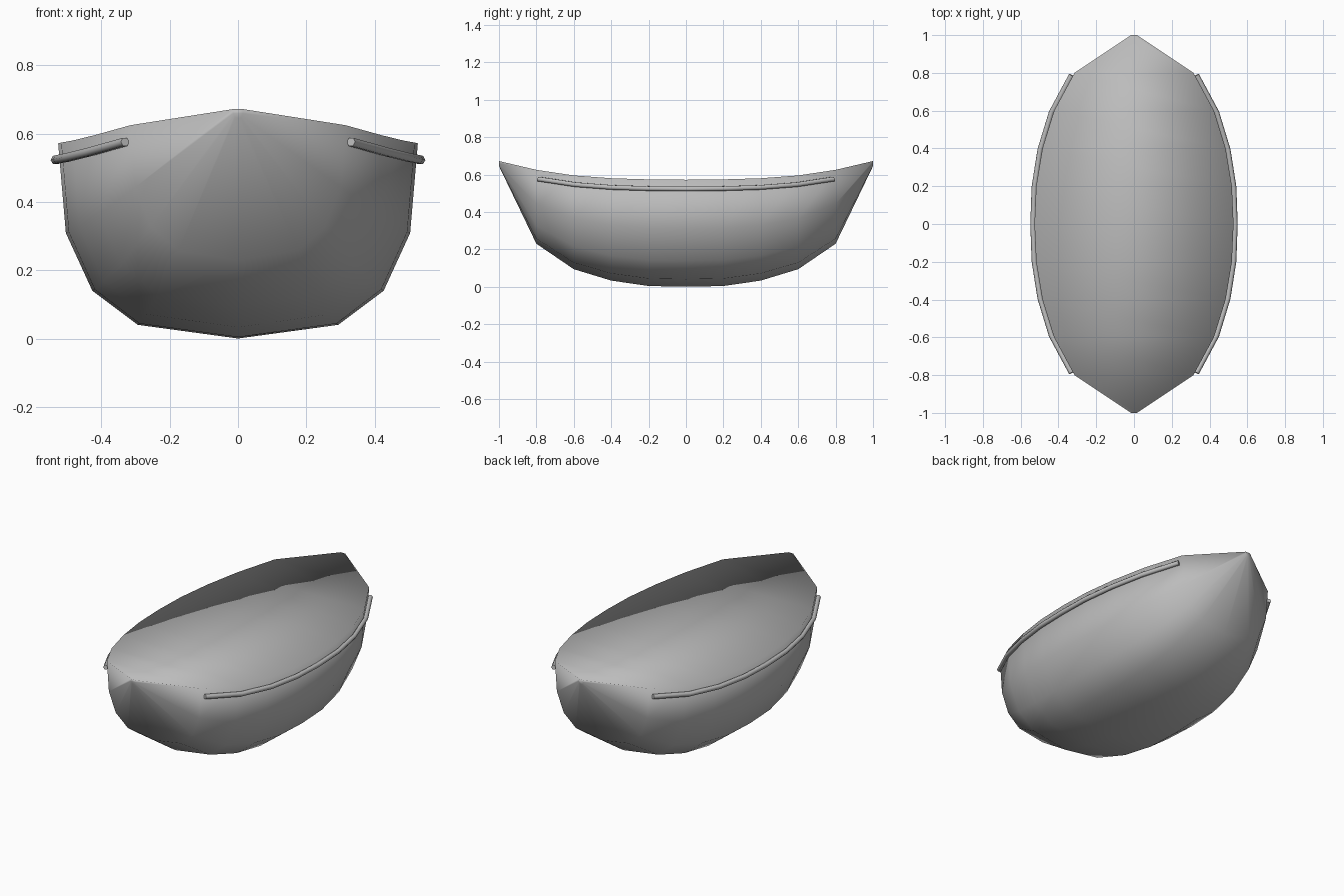
import bpy, bmesh

cube = bpy.data.objects.get("Cube")
if cube:
    bpy.data.objects.remove(cube, do_unlink=True)

grey = bpy.data.materials.new("hull grey")
grey.use_nodes = True
colour = (0.5, 0.5, 0.5, 1.0)
grey.diffuse_color = colour
grey.node_tree.nodes["Principled BSDF"].inputs["Base Color"].default_value = colour

# Half of the boat from midships to tip: y, half width, keel height, rim height
half = [(0.0, 0.527, 0.0, 0.572), (0.2, 0.518, 0.004, 0.574), (0.4, 0.485, 0.033, 0.58),
        (0.6, 0.423, 0.094, 0.595), (0.8, 0.315, 0.23, 0.625), (1.0, 0.015, 0.645, 0.672)]
stations = [(-y, w, k, r) for y, w, k, r in reversed(half[1:])] + half

# Half cross-section as fractions of width and depth, keel to rim
section = [(0, 0), (0.557, 0.07), (0.81, 0.245), (0.957, 0.54), (1, 1)]
outline = [(-x, z) for x, z in reversed(section[1:])] + section


def loft_hull():
    """Skin closed sections, so the strip between the rims forms the deck."""
    bm = bmesh.new()
    rings = [[bm.verts.new((x * w, y, k + z * (r - k))) for x, z in outline]
             for y, w, k, r in stations]
    n = len(outline)
    for a, b in zip(rings, rings[1:]):
        for i in range(n):
            j = (i + 1) % n
            bm.faces.new((a[i], a[j], b[j], b[i]))
    bm.faces.new(rings[0])
    bm.faces.new(rings[-1])
    bmesh.ops.recalc_face_normals(bm, faces=bm.faces)
    for f in bm.faces:
        f.smooth = True
    mesh = bpy.data.meshes.new("hull")
    bm.to_mesh(mesh)
    bm.free()
    mesh.materials.append(grey)
    bpy.context.collection.objects.link(bpy.data.objects.new("hull", mesh))


def rub_rail(name, side):
    """Thin six-sided rail just below the rim, ending short of the tips."""
    curve = bpy.data.curves.new(name, "CURVE")
    curve.dimensions = "3D"
    curve.bevel_depth = 0.014
    curve.bevel_resolution = 1
    curve.use_fill_caps = True
    path = stations[1:-1]
    spline = curve.splines.new("POLY")
    spline.points.add(len(path) - 1)
    for point, (y, w, k, r) in zip(spline.points, path):
        point.co = (side * (w + 0.008 + 0.01 * abs(y)), y * 0.985, r - 0.049, 1)
    curve.materials.append(grey)
    bpy.context.collection.objects.link(bpy.data.objects.new(name, curve))


loft_hull()
rub_rail("left_rail", 1)
rub_rail("right_rail", -1)
